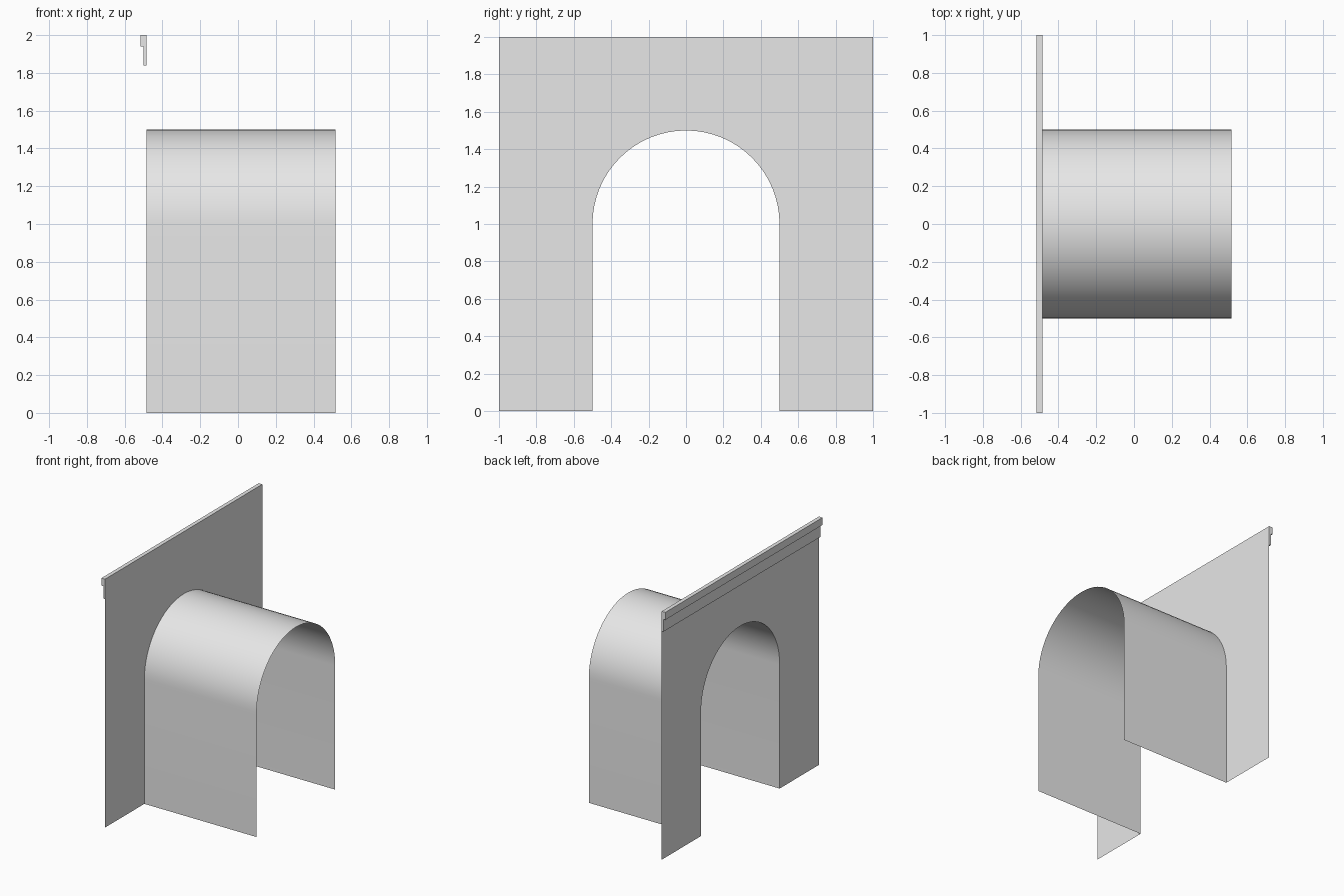
import bpy, bmesh, math

cube = bpy.data.objects.get("Cube")
if cube:
    bpy.data.objects.remove(cube)

WALL_X, END_X, BACK_X = -0.484, 0.516, -0.516
RADIUS, SPRING, SEGMENTS = 0.5, 1.0, 32

stone = bpy.data.materials.new("light grey stone")
stone.use_nodes = True
colour = (0.8, 0.8, 0.8, 1)
stone.diffuse_color = colour
stone.node_tree.nodes["Principled BSDF"].inputs["Base Color"].default_value = colour


def finish(name, bm):
    mesh = bpy.data.meshes.new(name)
    bm.to_mesh(mesh)
    bm.free()
    mesh.materials.append(stone)
    obj = bpy.data.objects.new(name, mesh)
    bpy.context.collection.objects.link(obj)
    return obj


def sweep(bm, rings):
    """Join two matching open point rows with quads."""
    a, b = [[bm.verts.new(p) for p in ring] for ring in rings]
    for i in range(len(a) - 1):
        bm.faces.new((a[i], b[i], b[i + 1], a[i + 1]))
    return a, b


# Arch outline in (y, z): up one side, over the top, down the other
arch = [(-RADIUS, 0)]
for i in range(SEGMENTS + 1):
    t = math.pi * (1 - i / SEGMENTS)
    arch.append((RADIUS * math.cos(t), SPRING + RADIUS * math.sin(t)))
arch.append((RADIUS, 0))

# Facing wall with the arched opening
bm = bmesh.new()
outline = arch + [(1, 0), (1, 2), (-1, 2), (-1, 0)]
bm.faces.new([bm.verts.new((WALL_X, y, z)) for y, z in outline])
bmesh.ops.recalc_face_normals(bm, faces=bm.faces)
bmesh.ops.triangulate(bm, faces=bm.faces)
finish("facing_wall", bm)

# Tunnel lining, a thin smooth vault
bm = bmesh.new()
sweep(bm, [[(x, y, z) for y, z in arch] for x in (WALL_X, END_X)])
tunnel = finish("tunnel_lining", bm)
bpy.ops.object.select_all(action="DESELECT")
tunnel.select_set(True)
bpy.context.view_layer.objects.active = tunnel
bpy.ops.object.shade_smooth_by_angle(angle=math.radians(30))

# Stepped cornice along the wall top, its rear closed by the wall
STEP_X = -0.499
profile = [(WALL_X, 1.84), (STEP_X, 1.84), (STEP_X, 1.94),
           (BACK_X, 1.94), (BACK_X, 2), (WALL_X, 2)]
bm = bmesh.new()
for end in sweep(bm, [[(x, y, z) for x, z in profile] for y in (-1, 1)]):
    bm.faces.new(end)
bmesh.ops.recalc_face_normals(bm, faces=bm.faces)
finish("cornice", bm)
